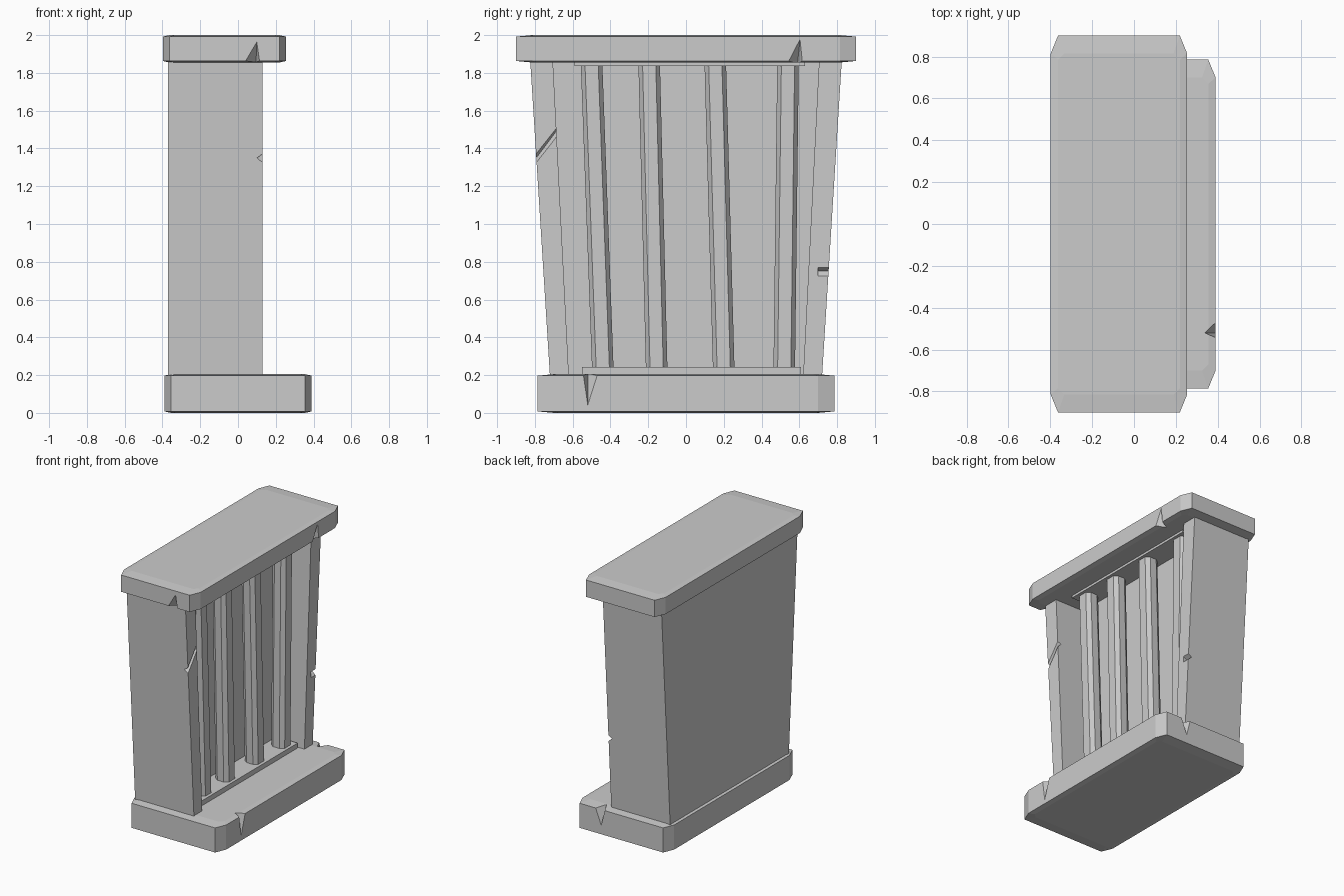
import bpy
import bmesh

cube = bpy.data.objects.get("Cube")
if cube:
    bpy.data.objects.remove(cube, do_unlink=True)

stone = bpy.data.materials.new("grey stone")
stone.use_nodes = True
grey = (0.6, 0.6, 0.6, 1)
stone.diffuse_color = grey
stone.node_tree.nodes["Principled BSDF"].inputs["Base Color"].default_value = grey


def finish(name, bm):
    bmesh.ops.recalc_face_normals(bm, faces=bm.faces)
    mesh = bpy.data.meshes.new(name)
    bm.to_mesh(mesh)
    bm.free()
    mesh.materials.append(stone)
    obj = bpy.data.objects.new(name, mesh)
    bpy.context.collection.objects.link(obj)
    return obj


def loft(name, rings):
    """Solid through a stack of matching outlines, each a (z, points) pair."""
    bm = bmesh.new()
    loops = [[bm.verts.new((x, y, z)) for x, y in pts] for z, pts in rings]
    for low, high in zip(loops, loops[1:]):
        for i in range(len(low)):
            j = (i + 1) % len(low)
            bm.faces.new((low[i], low[j], high[j], high[i]))
    bm.faces.new(loops[0][::-1])
    bm.faces.new(loops[-1])
    return finish(name, bm)


def octagon(cx, cy, hx, hy, kx, ky):
    """Rectangle outline with cut corners."""
    return [(cx + hx, cy - hy + ky), (cx + hx, cy + hy - ky),
            (cx + hx - kx, cy + hy), (cx - hx + kx, cy + hy),
            (cx - hx, cy + hy - ky), (cx - hx, cy - hy + ky),
            (cx - hx + kx, cy - hy), (cx + hx - kx, cy - hy)]


def slab(name, cx, hx, hy, z0, z1):
    wide = octagon(cx, 0, hx, hy, 0.035, 0.085)
    small = octagon(cx, 0, hx - 0.035, hy - 0.085, 0.03, 0.03)
    return loft(name, [(z0, small), (z0 + 0.008, wide),
                       (z1 - 0.008, wide), (z1, small)])


def box(name, x0, x1, y0, y1, z0, z1):
    ring = [(x0, y0), (x1, y0), (x1, y1), (x0, y1)]
    return loft(name, [(z0, ring), (z1, ring)])


def chip(obj, points):
    """Cut the convex hull of a few points out of a part."""
    bm = bmesh.new()
    for p in points:
        bm.verts.new(p)
    bmesh.ops.convex_hull(bm, input=bm.verts)
    cutter = finish("chip_cutter", bm)
    cutter.hide_render = True
    mod = obj.modifiers.new("chip", "BOOLEAN")
    mod.operation = "DIFFERENCE"
    mod.solver = "EXACT"
    mod.object = cutter
    bpy.context.view_layer.update()
    graph = bpy.context.evaluated_depsgraph_get()
    mesh = bpy.data.meshes.new_from_object(obj.evaluated_get(graph))
    obj.modifiers.clear()
    obj.data = mesh
    bpy.data.objects.remove(cutter, do_unlink=True)


# Cap and base slabs
top_slab = slab("top_slab", -0.072, 0.326, 0.9, 1.855, 2.0)
base_slab = slab("base_slab", 0, 0.39, 0.785, 0, 0.205)

# Flaring frame: two pillars joined by a recessed back wall
BACK, FRONT, PANEL = -0.37, 0.13, -0.10


def frame_outline(outer, inner):
    return [(BACK, -outer), (FRONT, -outer), (FRONT, -inner), (PANEL, -inner),
            (PANEL, inner), (FRONT, inner), (FRONT, outer), (BACK, outer)]


frame = loft("wall_frame", [(0.19, frame_outline(0.72, 0.62)),
                            (1.87, frame_outline(0.825, 0.705))])

# Sill and header strips that hold the bars
box("bar_sill", PANEL - 0.02, 0.08, -0.55, 0.61, 0.19, 0.243)
box("bar_header", PANEL - 0.02, 0.08, -0.59, 0.63, 1.837, 1.87)

# Slightly leaning bars
for n, (low, high) in enumerate([(-0.44, -0.5), (-0.155, -0.195),
                                 (0.2, 0.155), (0.52, 0.54)], 1):
    loft(f"bar_{n}", [(z, octagon(0, y, 0.057, 0.057, 0.03, 0.022))
                      for z, y in ((0.22, low), (1.85, high))])

# Chips in the cap
chip(top_slab, [(0.02, -0.91, 1.845), (0.12, -0.91, 1.845),
                (0.1, -0.91, 1.98), (0.095, -0.83, 1.845)])
chip(top_slab, [(0.26, 0.53, 1.845), (0.26, 0.62, 1.845),
                (0.26, 0.605, 1.99), (0.19, 0.59, 1.845)])

# Chips in the base
chip(base_slab, [(0.4, -0.55, 0.215), (0.4, -0.455, 0.215),
                 (0.4, -0.52, 0.01), (0.335, -0.52, 0.215)])
chip(base_slab, [(0.13, 0.795, 0.215), (0.23, 0.795, 0.215),
                 (0.17, 0.795, 0.06), (0.18, 0.7, 0.215)])

# Slash and nick in the pillars
chip(frame, [(0.14, -0.83, 1.27), (0.14, -0.83, 1.33), (0.10, -0.83, 1.30),
             (0.14, -0.68, 1.46), (0.14, -0.68, 1.52), (0.10, -0.68, 1.50)])
chip(frame, [(0.14, 0.70, 0.715), (0.14, 0.70, 0.775), (0.10, 0.70, 0.75),
             (0.14, 0.80, 0.715), (0.14, 0.80, 0.775), (0.10, 0.80, 0.75)])
